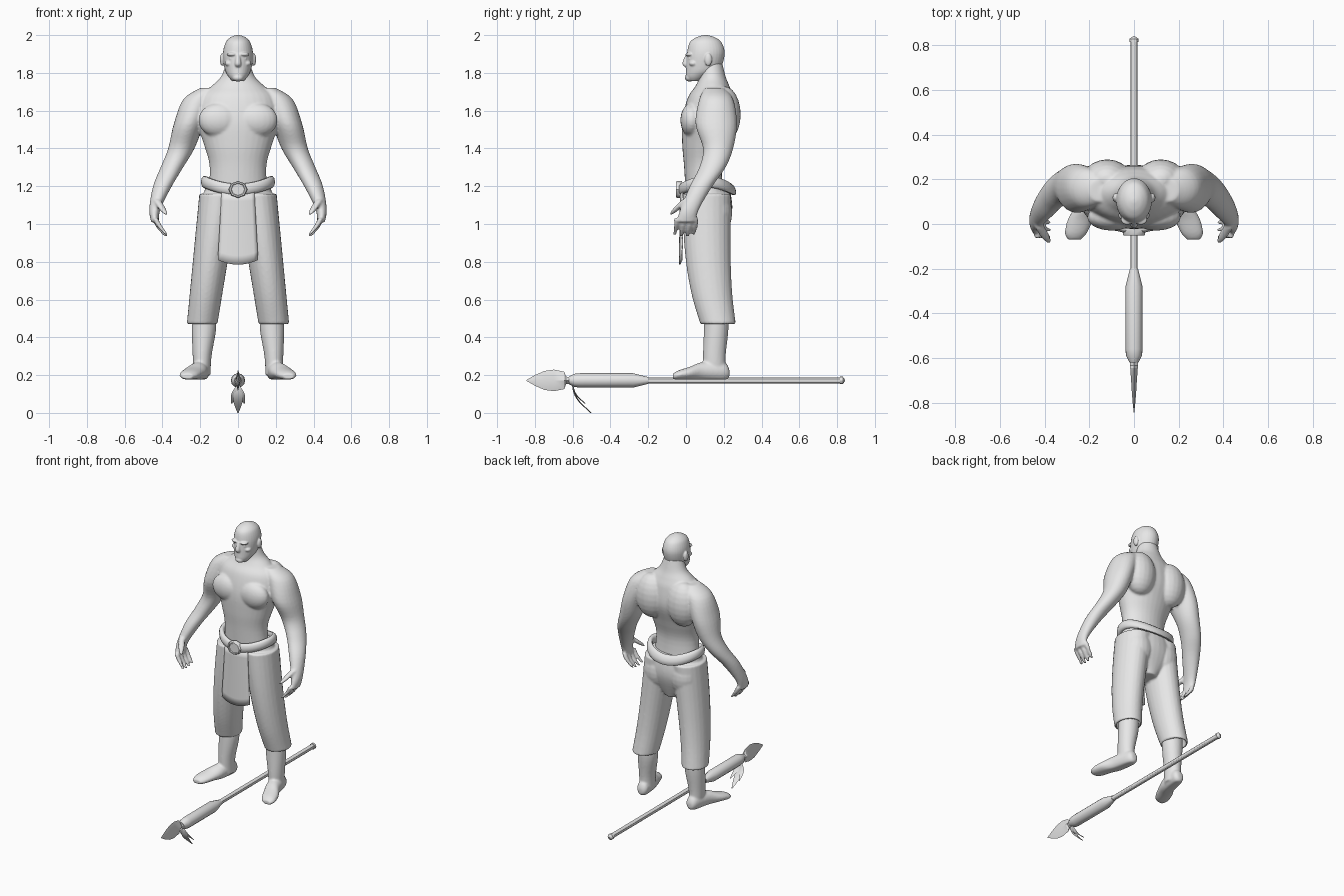
import bpy, bmesh, math
from mathutils import Matrix, Vector

if "Cube" in bpy.data.objects:
    bpy.data.objects.remove(bpy.data.objects["Cube"])

GREY = (.8, .8, .8, 1)
clay = bpy.data.materials.new("light_grey")
clay.use_nodes = True
clay.diffuse_color = GREY
clay.node_tree.nodes["Principled BSDF"].inputs["Base Color"].default_value = GREY
SIDES = (1, -1)


def spline(before, start, end, after, t):
    """Catmull-Rom blend between start and end."""
    bend = before * 2 - start * 5 + end * 4 - after
    twist = (start - end) * 3 + after - before
    return start + ((end - before) * t + bend * t ** 2 + twist * t ** 3) / 2


def loft(bm, rings, segments=24, steps=5, axis="z"):
    """Skin ellipses (x, y, height, x radius, y radius), smoothed in between."""
    rings = [Vector(ring) for ring in rings]
    padded = [rings[0], *rings, rings[-1]]
    path = [spline(*four, step / steps)
            for four in zip(padded, padded[1:], padded[2:], padded[3:])
            for step in range(steps)]
    loops = []
    for cx, cy, height, rx, ry in path + [rings[-1]]:
        loop = []
        for j in range(segments):
            angle = math.tau * j / segments
            x, y = cx + rx * math.cos(angle), cy + ry * math.sin(angle)
            loop.append(bm.verts.new((x, y, height) if axis == "z" else (x, height, y)))
        loops.append(loop)
    for lower, upper in zip(loops, loops[1:]):
        for j in range(segments):
            bm.faces.new((lower[j - 1], lower[j], upper[j], upper[j - 1]))
    bm.faces.new(loops[0])
    bm.faces.new(loops[-1])


def centred(rings):
    return [(0, *ring) for ring in rings]


def on_side(rings, side):
    return [(side * x, *rest) for x, *rest in rings]


def ball(bm, centre, radii):
    placement = Matrix.Translation(centre) @ Matrix.Diagonal((*radii, 1))
    bmesh.ops.create_uvsphere(bm, u_segments=20, v_segments=12, radius=1, matrix=placement)


def ball_pair(bm, centre, radii):
    for side in SIDES:
        ball(bm, (side * centre[0], *centre[1:]), radii)


def finish(name, bm, voxel=None, angle=40):
    """Make the object; a voxel size melts overlapping shapes into one skin."""
    bmesh.ops.recalc_face_normals(bm, faces=bm.faces)
    mesh = bpy.data.meshes.new(name)
    bm.to_mesh(mesh)
    bm.free()
    mesh.materials.append(clay)
    part = bpy.data.objects.new(name, mesh)
    bpy.context.collection.objects.link(part)
    if voxel:
        blend = part.modifiers.new("blend", "REMESH")
        blend.mode, blend.voxel_size, blend.use_smooth_shade = "VOXEL", voxel, True
        soften = part.modifiers.new("soften", "SMOOTH")
        soften.factor, soften.iterations = .5, 4
    else:
        bpy.ops.object.select_all(action="DESELECT")
        part.select_set(True)
        bpy.context.view_layer.objects.active = part
        bpy.ops.object.shade_smooth_by_angle(angle=math.radians(angle))
    return part


# Torso with chest and back muscles
bm = bmesh.new()
loft(bm, centred([(.1, 1.13, .16, .1), (.09, 1.3, .15, .1), (.1, 1.42, .18, .12),
                  (.12, 1.55, .22, .14), (.13, 1.67, .2, .12), (.14, 1.73, .14, .09),
                  (.14, 1.78, .09, .07), (.13, 1.86, .06, .06)]), segments=32)
ball_pair(bm, (.1, .03, 1.55), (.11, .06, .09))
ball_pair(bm, (.12, .2, 1.58), (.11, .09, .15))

# Arms, fingers and thumbs, melted into the torso
for side in SIDES:
    loft(bm, on_side([(.15, .15, 1.72, .05, .05), (.21, .16, 1.66, .08, .09),
                      (.26, .16, 1.53, .08, .11), (.3, .17, 1.4, .07, .08),
                      (.35, .14, 1.3, .06, .07), (.4, .08, 1.2, .05, .06),
                      (.44, .02, 1.08, .03, .05), (.44, 0, 1.01, .02, .05)], side))
    for finger in range(4):
        y = .05 - finger / 30
        tip = .93 + abs(finger - 1.5) / 100
        loft(bm, on_side([(.437, y, 1.03, .015, .015), (.42, y, tip + .05, .015, .014),
                          (.38, y - .01, tip, .01, .01)], side), segments=12)
    loft(bm, on_side([(.43, 0, 1.13, .02, .02), (.4, -.05, 1.08, .02, .02),
                      (.38, -.08, 1.05, .01, .01)], side), segments=12)
finish("torso_and_arms", bm, voxel=.0075)

# Head: skull, nose, chin, lips, brows, cheeks, eyes and ears
bm = bmesh.new()
loft(bm, centred([(.045, 1.757, .03, .03), (.06, 1.78, .05, .06), (.09, 1.82, .07, .09),
                  (.105, 1.9, .08, .1), (.104, 1.96, .066, .085), (.104, 1.988, .04, .05),
                  (.104, 2, .01, .01)]), segments=32)
loft(bm, centred([(.01, 1.9, .01, .01), (0, 1.85, .017, .02), (.01, 1.83, .014, .014)]), segments=16)
ball(bm, (0, .02, 1.774), (.03, .026, .02))
for lip in (1.798, 1.811):
    ball(bm, (0, .014, lip), (.026, .014, .007))
ball_pair(bm, (.03, .02, 1.898), (.03, .024, .01))
ball_pair(bm, (.046, .04, 1.85), (.024, .024, .016))
ball_pair(bm, (.032, .022, 1.876), (.015, .01, .007))
ball_pair(bm, (.083, .118, 1.87), (.013, .02, .034))
finish("head", bm, voxel=.004)

# Shins and bare feet, cut flat at the sole
SOLE = .177
bm = bmesh.new()
for side in SIDES:
    loft(bm, on_side([(.19, .15, .2, .045, .06), (.19, .15, .3, .05, .06),
                      (.18, .16, .45, .065, .065), (.18, .16, .58, .06, .06)], side))
    loft(bm, on_side([(.19, .21, .23, .02, .02), (.19, .22, .2, .04, .05),
                      (.21, .22, .09, .05, .05), (.24, .21, .02, .057, .034),
                      (.26, .2, -.04, .05, .025), (.267, .193, -.07, .03, .015)], side), axis="y")
for vert in bm.verts:
    vert.co.z = max(vert.co.z, SOLE)
finish("shins_and_feet", bm, voxel=.007)

# Trousers: hips, seat and legs that slant outward and back
HEM = .47


def leg_ring(t, inset=0):
    """Trouser leg section, from hip (t = 0) to hem (t = 1)."""
    return (.1 + .09 * t, .11 + .06 * t ** 3, 1.16 + (HEM - 1.16) * t,
            .105 - .024 * t - inset, .128 - .034 * t * t - inset)


bm = bmesh.new()
loft(bm, centred([(.11, 1.2, .17, .12), (.11, 1.1, .2, .135), (.11, 1.02, .2, .125),
                  (.11, .9, .06, .08)]), segments=32)
ball_pair(bm, (.1, .155, 1.06), (.1, .09, .13))
hollow = bmesh.new()
for side in SIDES:
    loft(bm, on_side([leg_ring(step / 5) for step in range(6)], side))
    loft(hollow, on_side([leg_ring(t, inset=.012) for t in (.9, 1.03)], side))
trousers = finish("trousers", bm, voxel=.007)

# Cutter that opens the hems
cutter = finish("hem_cutter", hollow)
cutter.hide_render = True
cutter.display_type = "WIRE"
cutter.hide_set(True)
opening = trousers.modifiers.new("open_hems", "BOOLEAN")
opening.operation, opening.object = "DIFFERENCE", cutter

# Belt: an oval band that rises over the hips
bm = bmesh.new()
around, across = 48, 10
loops = []
for i in range(around):
    turn = math.tau * i / around
    c, s = math.cos(turn), math.sin(turn)
    loop = []
    for j in range(across):
        a = math.tau * j / across
        out = .018 * math.cos(a) - .01 * max(s, 0) * math.sin(a)
        height = 1.183 + .04 * c * c + .032 * math.sin(a)
        loop.append(bm.verts.new(((.178 + out) * c, .11 + (.135 + out) * s, height)))
    loops.append(loop)
for i in range(around):
    for j in range(across):
        bm.faces.new((loops[i - 1][j - 1], loops[i][j - 1], loops[i][j], loops[i - 1][j]))
finish("belt", bm, angle=60)

# Buckle with a raised rim
bm = bmesh.new()
loft(bm, [(0, 1.183, y, r, r * .9) for y, r in
          ((-.02, .05), (-.046, .05), (-.052, .046), (-.052, .038), (-.046, .035))],
     segments=8, steps=1, axis="y")
finish("belt_buckle", bm)

# Cloth panel hanging in front, rounded at its lower edge
bm = bmesh.new()
bmesh.ops.create_grid(bm, x_segments=10, y_segments=8, size=1)
for vert in bm.verts:
    u, t = vert.co.x, (vert.co.y + 1) / 2
    low = .785 + .025 * u * u
    vert.co = (u * (.107 - .02 * t), -.038 + .012 * u * u + .006 * t, low + (1.17 - low) * t)
panel = finish("front_cloth", bm)
panel.modifiers.new("thickness", "SOLIDIFY").thickness = .008


# Spear lying along y
def spear_part(name, stations, segments=12):
    """Sections (y, width, height) strung along the spear's axis."""
    bm = bmesh.new()
    loft(bm, [(0, .172, *station) for station in stations], segments, steps=1, axis="y")
    finish(name, bm, angle=30)


def rounded(*stations):
    return [(y, radius, radius) for y, radius in stations]


spear_part("spear_shaft", rounded((-.61, .016), (.815, .016), (.816, .02), (.83, .02), (.842, .004)))
spear_part("spear_grip", rounded((-.62, .02), (-.59, .035), (-.56, .038), (-.28, .038), (-.2, .018)))
spear_part("spear_blade", [(-.58, .022, .014), (-.635, .018, .02), (-.645, .017, .046),
                           (-.7, .013, .057), (-.75, .01, .05), (-.8, .006, .028),
                           (-.845, .001, .002)], segments=4)

# Feathers hanging behind the blade: a long one between two short ones
bm = bmesh.new()
for spread, length in ((-.034, .1), (0, .15), (.034, .1)):
    loft(bm, [(spread * t, -.6 + length * t ** 2 * .65, .15 - length * t,
               .003 + length * .15 * math.sin(math.pi * t), .004)
              for t in (0, .3, .6, 1)], segments=4, steps=3)
finish("spear_feathers", bm)
